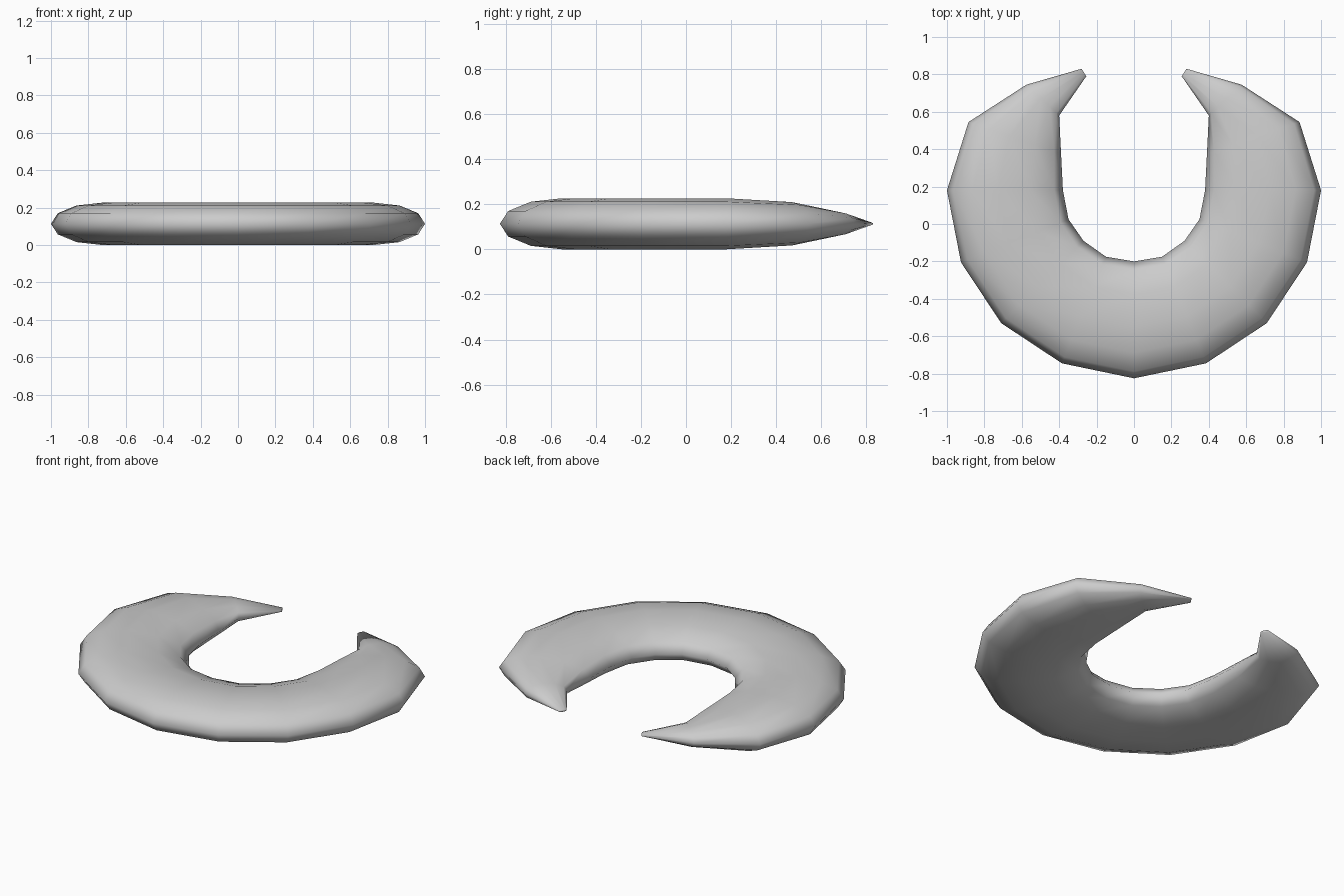
import bpy, bmesh
from math import sin, cos, tau

if "Cube" in bpy.data.objects:
    bpy.data.objects.remove(bpy.data.objects["Cube"])

SIDES = 12
# Stations of the right half: outer point, inner point, half thickness
half = [
    ((0.00, -0.825), (0.00, -0.20), 0.113),
    ((0.385, -0.745), (0.15, -0.175), 0.113),
    ((0.71, -0.53), (0.27, -0.09), 0.113),
    ((0.925, -0.205), (0.35, 0.025), 0.113),
    ((1.00, 0.18), (0.38, 0.18), 0.113),
    ((0.885, 0.545), (0.39, 0.375), 0.096),
    ((0.575, 0.745), (0.40, 0.58), 0.053),
    ((0.28, 0.83), (0.255, 0.79), 0.007),
]


def flip(s):
    (ox, oy), (ix, iy), h = s
    return (-ox, oy), (-ix, iy), h


stations = [flip(s) for s in reversed(half[1:])] + half
bm = bmesh.new()


def ring(outer, inner, h):
    """Rounded section whose thickest line sits nearer the outer rim."""
    verts = []
    for k in range(SIDES):
        c, s = cos(tau * k / SIDES), sin(tau * k / SIDES)
        peak = 0.44
        t = peak - peak * c if c > 0 else peak - (1 - peak) * c
        verts.append(bm.verts.new((outer[0] + (inner[0] - outer[0]) * t,
                                   outer[1] + (inner[1] - outer[1]) * t,
                                   0.113 + h * s)))
    return verts


# Skin the sections and close the horn tips
rings = [ring(*s) for s in stations]
for a, b in zip(rings, rings[1:]):
    for k in range(SIDES):
        n = (k + 1) % SIDES
        bm.faces.new((a[k], a[n], b[n], b[k]))
bm.faces.new(rings[0])
bm.faces.new(rings[-1])
bmesh.ops.recalc_face_normals(bm, faces=bm.faces[:])
for f in bm.faces:
    f.smooth = True

mesh = bpy.data.meshes.new("crescent_ring")
bm.to_mesh(mesh)
bm.free()
bpy.context.collection.objects.link(bpy.data.objects.new("crescent_ring", mesh))
